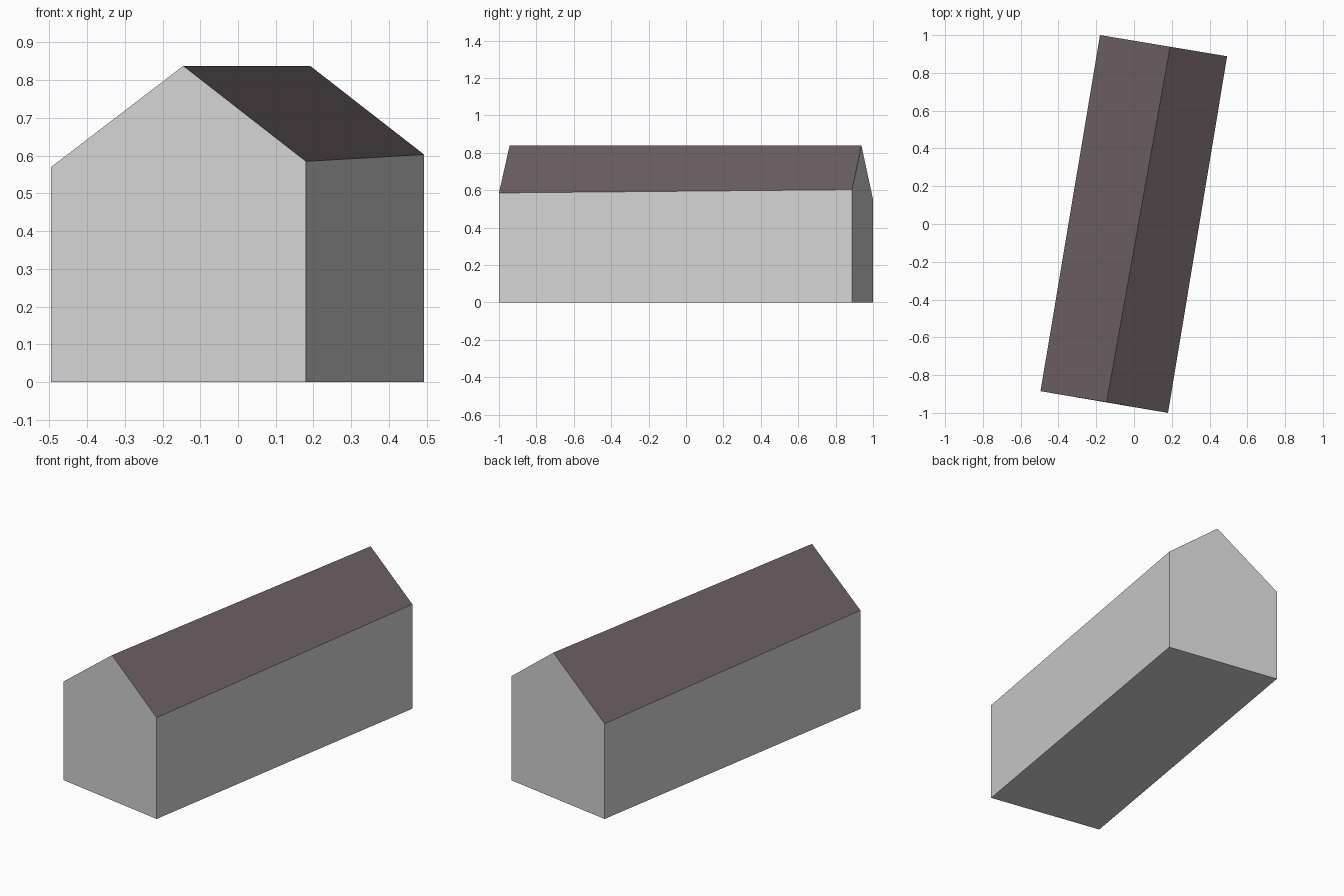
import bpy
import bmesh
from mathutils import Vector

if "Cube" in bpy.data.objects:
    bpy.data.objects.remove(bpy.data.objects["Cube"])


def material(name, rgb):
    m = bpy.data.materials.new(name)
    m.diffuse_color = (*rgb, 1.0)
    m.use_nodes = True
    m.node_tree.nodes["Principled BSDF"].inputs["Base Color"].default_value = m.diffuse_color
    return m


wall_mat = material("light grey wall", (0.65, 0.65, 0.65))
roof_mat = material("brown grey roof", (0.150, 0.114, 0.125))

# Gable-end profiles: left foot, right foot, right eave, ridge, left eave
def gable(left, right, ridge, left_eave, right_eave, top):
    return [Vector((*left, 0)), Vector((*right, 0)), Vector((*right, right_eave)),
            Vector((*ridge, top)), Vector((*left, left_eave))]


front = gable((-0.495, -0.885), (0.18, -1.0), (-0.145, -0.943), 0.57, 0.585, 0.838)
back = gable((-0.18, 1.0), (0.493, 0.888), (0.191, 0.938), 0.55, 0.603, 0.838)


def make(name, mat, sides, caps):
    """Join the two profiles along the chosen sides, with or without gable ends."""
    bm = bmesh.new()
    f = [bm.verts.new(p) for p in front]
    b = [bm.verts.new(p) for p in back]
    for i in sides:
        j = (i + 1) % 5
        bm.faces.new((f[j], f[i], b[i], b[j]))
    if caps:
        bm.faces.new(f)
        bm.faces.new(b[::-1])
    bmesh.ops.delete(bm, geom=[v for v in bm.verts if not v.link_faces], context='VERTS')
    mesh = bpy.data.meshes.new(name)
    bm.to_mesh(mesh)
    bm.free()
    mesh.materials.append(mat)
    obj = bpy.data.objects.new(name, mesh)
    bpy.context.collection.objects.link(obj)


# Floor, both long walls and gable ends
make("walls", wall_mat, (0, 1, 4), True)
# Two roof slopes
make("roof", roof_mat, (2, 3), False)
